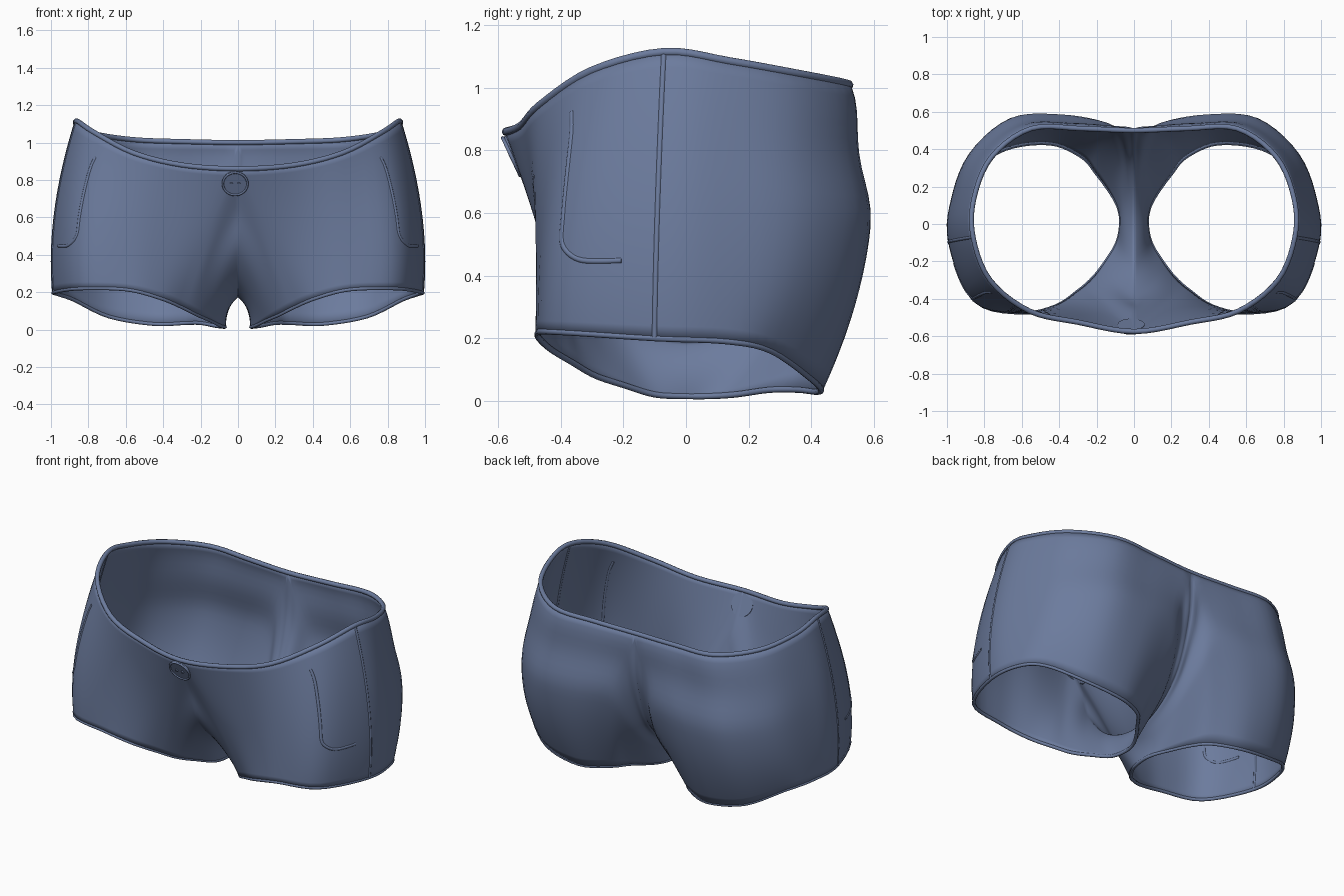
import bpy, bmesh, math
from mathutils import Vector, Matrix

cube = bpy.data.objects.get("Cube")
if cube:
    bpy.data.objects.remove(cube, do_unlink=True)

denim = bpy.data.materials.new("slate blue cloth")
denim.use_nodes = True
denim.diffuse_color = (0.15, 0.2, 0.34, 1)
denim.node_tree.nodes["Principled BSDF"].inputs["Base Color"].default_value = denim.diffuse_color

# Stations run along the left half: front centre, side, back centre, then under the crotch
waist = [(0, -.575, .86), (.3, -.525, .88), (.56, -.465, .945), (.77, -.3, 1.055), (.86, -.07, 1.115),
         (.855, .14, 1.085), (.76, .36, 1.045), (.55, .51, 1.015), (.28, .51, 1.005), (0, .5, 1)]
crotch_seam = [(0, .49, .73), (0, .39, .42), (0, .21, .24), (0, 0, .18),
               (0, -.23, .25), (0, -.4, .43), (0, -.47, .64)]
middle = [(.18, -.45, .49), (.36, -.465, .53), (.59, -.47, .56), (.85, -.385, .6), (.97, -.09, .63),
          (.955, .14, .62), (.87, .38, .58), (.66, .56, .56), (.4, .58, .56), (.17, .535, .56),
          (.11, .46, .41), (.07, .32, .24), (.055, .15, .13), (.055, 0, .11),
          (.06, -.16, .14), (.09, -.31, .26), (.13, -.4, .4)]
hem = [(.3, -.36, .12), (.42, -.44, .17), (.6, -.475, .215), (.85, -.41, .22), (.98, -.1, .2),
       (.965, .13, .19), (.88, .27, .16), (.69, .4, .07), (.45, .43, .03), (.28, .36, .035),
       (.2, .27, .035), (.12, .16, .02), (.08, .08, .015), (.07, 0, .015),
       (.09, -.1, .02), (.15, -.2, .05), (.22, -.29, .08)]
top = waist + crotch_seam
COUNT = len(top)
BACK = len(waist) - 1
STEPS = 5
ROWS = 20


def mirrored(p):
    return Vector((-p[0], p[1], p[2]))


def spline(a, b, c, d, f):
    a, b, c, d = map(Vector, (a, b, c, d))
    return b + (c - a) * (f / 2) + (a - b * 2.5 + c * 2 - d / 2) * f ** 2 \
        + ((b - c) * 1.5 + (d - a) / 2) * f ** 3


def along(loop, u):
    """Smooth point on a closed loop; the top loop has corners at the centre line."""
    i = int(u) % COUNT
    a, b, c, d = (loop[(i + k) % COUNT] for k in (-1, 0, 1, 2))
    if loop is top:
        if i == 0:
            a = mirrored(c)
        elif i == BACK - 1:
            d = mirrored(b)
        elif i == BACK:
            a = b
        elif i == COUNT - 1:
            d = c
    return spline(a, b, c, d, u - int(u))


def surface(u, t):
    """Point on the cloth: t runs from the waist or crotch seam down to the leg hem."""
    p = (along(top, u) * ((1 - t) * (1 - 2 * t)) + along(middle, u) * (4 * t * (1 - t))
         + along(hem, u) * (t * (2 * t - 1)))
    # Hollow of the lower back, above the fullest part of the seat
    if t < .5 and p.y > 0:
        p.y *= 1 - .055 * math.sin(math.tau * t) ** 2
    return p


def add_mesh(name, bm):
    for f in bm.faces:
        f.smooth = True
    mesh = bpy.data.meshes.new(name)
    bm.to_mesh(mesh)
    bm.free()
    mesh.materials.append(denim)
    obj = bpy.data.objects.new(name, mesh)
    bpy.context.collection.objects.link(obj)
    return obj


def add_tube(name, points, radius, closed=False):
    curve = bpy.data.curves.new(name, "CURVE")
    curve.dimensions = "3D"
    curve.bevel_depth = radius
    curve.bevel_resolution = 2
    curve.use_fill_caps = not closed
    line = curve.splines.new("POLY")
    line.points.add(len(points) - 1)
    for point, p in zip(line.points, points):
        point.co = (*p, 1)
    line.use_cyclic_u = closed
    line.use_smooth = True
    curve.materials.append(denim)
    obj = bpy.data.objects.new(name, curve)
    bpy.context.collection.objects.link(obj)


def add_pair(name, points, radius, closed=False):
    add_tube("left_" + name, points, radius, closed)
    add_tube("right_" + name, [mirrored(p) for p in points], radius, closed)


# Shorts body: one half lofted, then mirrored and given thickness
bm = bmesh.new()
columns = COUNT * STEPS
grid = [[bm.verts.new(surface(j / STEPS, r / ROWS)) for j in range(columns)]
        for r in range(ROWS + 1)]
for r in range(ROWS):
    for j in range(columns):
        k = (j + 1) % columns
        bm.faces.new((grid[r][j], grid[r + 1][j], grid[r + 1][k], grid[r][k]))
body = add_mesh("shorts_body", bm)
mirror = body.modifiers.new("both halves", "MIRROR")
mirror.merge_threshold = 0.002
cloth = body.modifiers.new("cloth thickness", "SOLIDIFY")
cloth.thickness = 0.012
cloth.offset = 0

# Rolled waistband and leg hems
half = [surface(j / STEPS, 0) for j in range(BACK * STEPS + 1)]
add_tube("waistband_roll", half + [mirrored(p) for p in half[-2:0:-1]], 0.014, True)
add_pair("leg_hem", [surface(j / STEPS, 1) for j in range(columns)], 0.01, True)

# Raised side seams
add_pair("side_seam", [surface(4, r / ROWS) for r in range(ROWS + 1)], 0.01)

# Pocket outlines: down the front edge, round the corner, towards the side seam
path = [(2.8, .12), (2.88, .2), (2.94, .35), (2.98, .5), (3, .6), (3.08, .65),
        (3.25, .69), (3.45, .7), (3.7, .7)]
outline = [spline(*((*path[max(i + k, 0)], 0) if i + k < len(path) else (*path[-1], 0)
                    for k in (-1, 0, 1, 2)), s / 4)
           for i in range(len(path) - 1) for s in range(4)]
add_pair("pocket_edge", [surface(p.x, p.y) for p in outline], 0.01)

# Waist button: a disc with a raised rim and two thread studs, tilted with the cloth
tilt = Matrix.Translation((-.015, -.547, .785)) @ Matrix.Rotation(math.radians(115), 4, "X")


def disc(bm, x, radius, low, high):
    spot = tilt @ Matrix.Translation((x, 0, (low + high) / 2))
    bmesh.ops.create_cone(bm, cap_ends=True, segments=24, radius1=radius,
                          radius2=radius * .93, depth=high - low, matrix=spot)


bm = bmesh.new()
disc(bm, 0, .072, -.012, .012)
for x in (-.02, .02):
    disc(bm, x, .009, .012, .018)
button = add_mesh("button", bm)
bpy.context.view_layer.objects.active = button
button.select_set(True)
bpy.ops.object.shade_smooth_by_angle()
rim = [tilt @ Vector((.066 * math.cos(a), .066 * math.sin(a), .012))
       for a in (math.tau * i / 32 for i in range(32))]
add_tube("button_rim", rim, 0.006, True)
